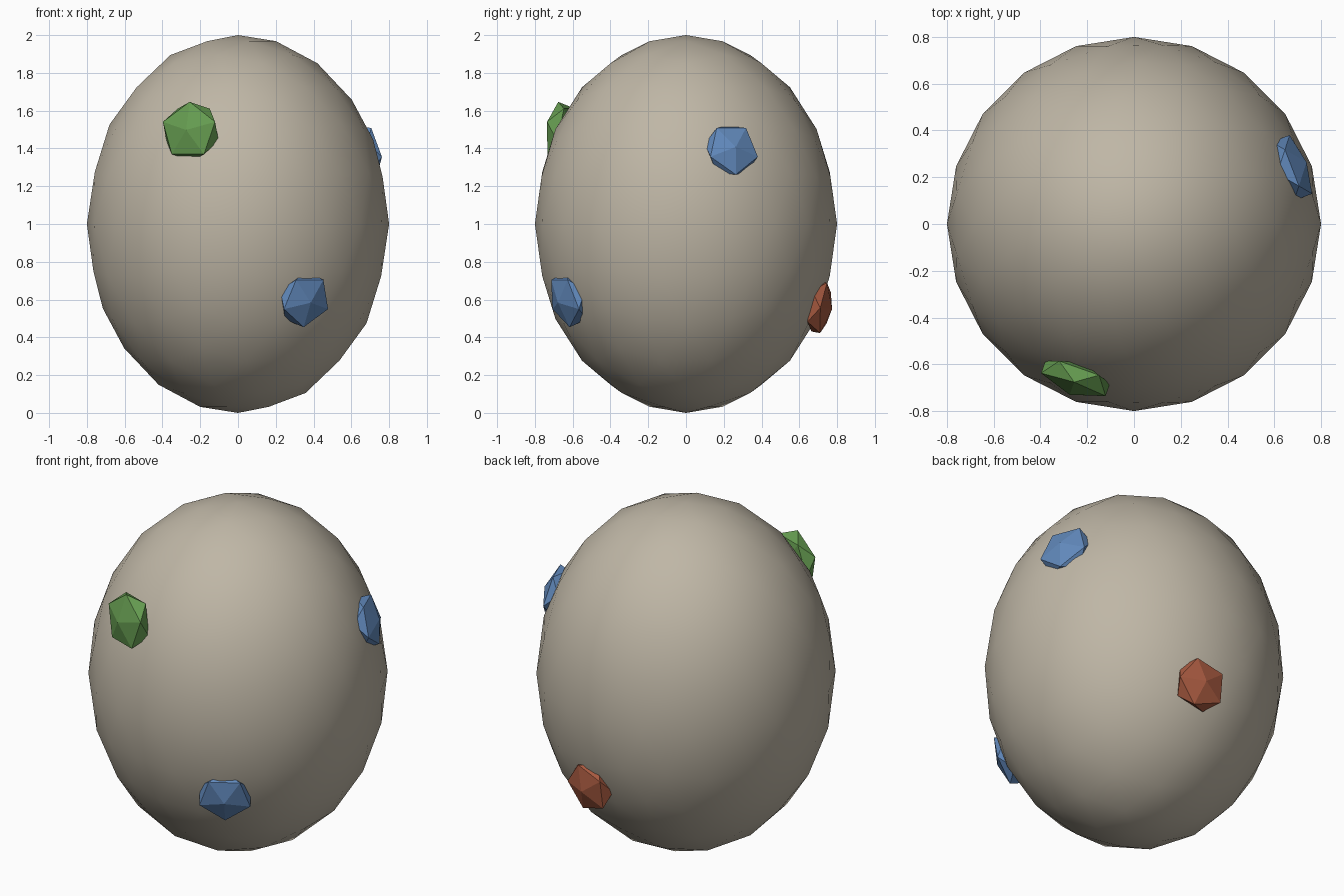
import bpy
from math import radians, cos, sin
from mathutils import Matrix, Vector

if "Cube" in bpy.data.objects:
    bpy.data.objects.remove(bpy.data.objects["Cube"])


def material(name, rgb):
    m = bpy.data.materials.new(name)
    m.diffuse_color = (*rgb, 1)
    m.use_nodes = True
    m.node_tree.nodes["Principled BSDF"].inputs["Base Color"].default_value = m.diffuse_color
    return m


# egg-shaped body: smooth low-poly ellipsoid standing on the ground
bpy.ops.mesh.primitive_ico_sphere_add(subdivisions=3, radius=1, location=(0, 0, 1))
body = bpy.context.object
body.name = "body"
body.data.transform(Matrix.Diagonal((0.8, 0.8, 1, 1)))
bpy.ops.object.shade_smooth()
body.data.materials.append(material("stone", (0.52, 0.47, 0.38)))

blue = material("blue", (0.12, 0.25, 0.50))
green = material("green", (0.13, 0.33, 0.08))
red = material("red", (0.38, 0.10, 0.05))


def chip(name, mat, pos, radius, depth, azimuth, tilt, spin):
    """Flattened icosahedron whose pole faces outwards from the body."""
    a, t = radians(azimuth), radians(tilt)
    n = Vector((cos(a) * cos(t), sin(a) * cos(t), sin(t)))
    u = Vector((0, 0, 1)).cross(n).normalized()
    frame = Matrix((u, n.cross(u), n)).transposed().to_4x4()
    bpy.ops.mesh.primitive_ico_sphere_add(subdivisions=1, radius=1)
    ob = bpy.context.object
    ob.name = name
    ob.data.transform(Matrix.Translation(pos) @ frame
                      @ Matrix.Rotation(radians(spin), 4, 'Z')
                      @ Matrix.Diagonal((radius, radius, depth, 1)))
    ob.data.materials.append(mat)


# coloured chips embedded in the surface
chip("green_chip", green, (-0.25, -0.66, 1.49), 0.172, 0.075, 250.5, 6, 90)
chip("blue_chip_front", blue, (0.35, -0.62, 0.60), 0.160, 0.070, 301, -14, 270)
chip("blue_chip_right", blue, (0.675, 0.24, 1.39), 0.158, 0.070, 21, 15, 270)
chip("red_chip", red, (0.13, 0.705, 0.56), 0.158, 0.070, 80, -8, 180)
